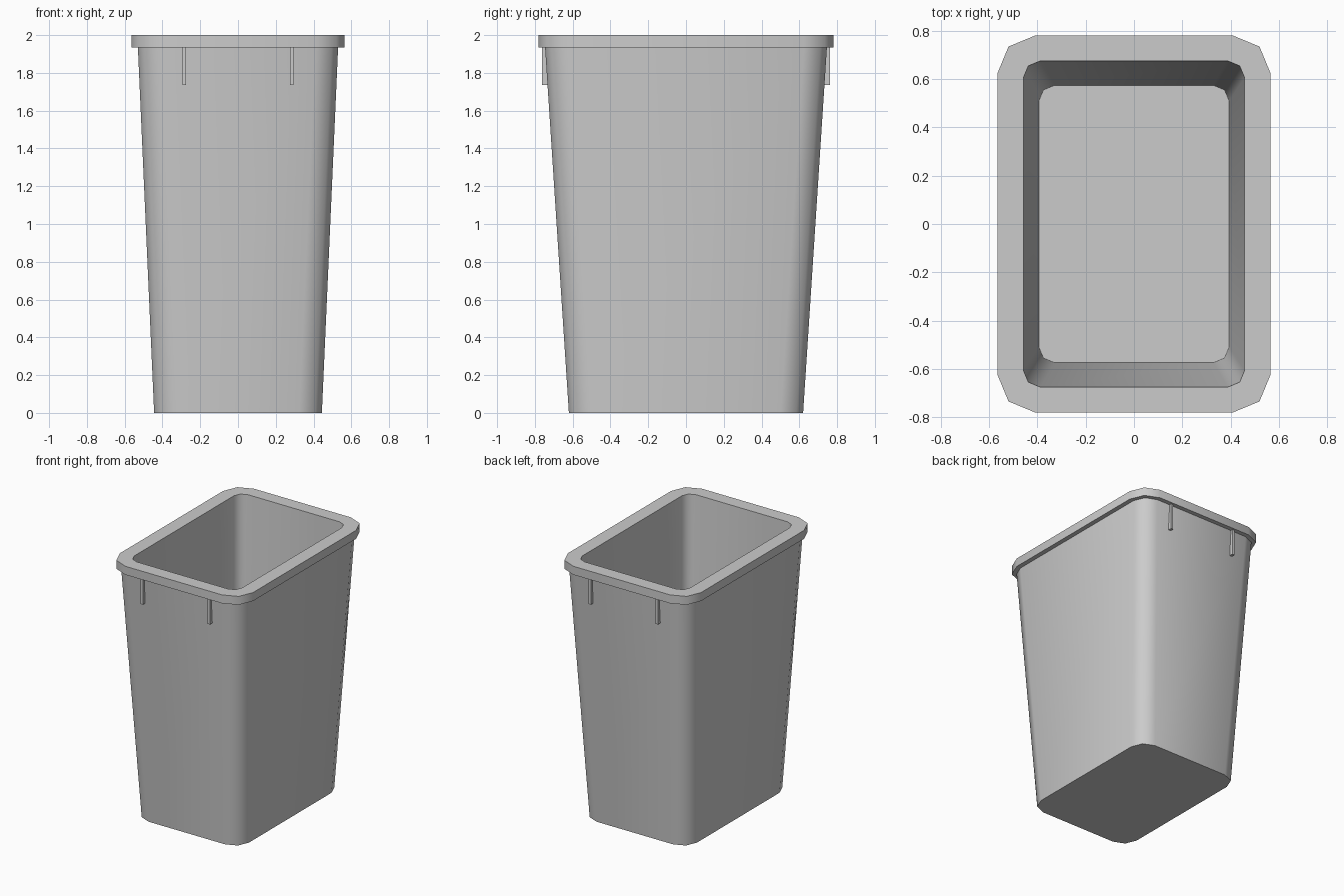
import bpy, bmesh, math

if "Cube" in bpy.data.objects:
    bpy.data.objects.remove(bpy.data.objects["Cube"])

def ring(bm, hx, hy, r, z):
    """Rounded rectangle with two segments per corner."""
    pts = []
    for i, (sx, sy) in enumerate([(1, 1), (-1, 1), (-1, -1), (1, -1)]):
        for k in range(3):
            a = math.radians(90 * i + 45 * k)
            pts.append(bm.verts.new((sx * (hx - r) + r * math.cos(a),
                                     sy * (hy - r) + r * math.sin(a), z)))
    return pts

def finish(bm, name):
    bmesh.ops.recalc_face_normals(bm, faces=bm.faces)
    me = bpy.data.meshes.new(name)
    bm.to_mesh(me)
    bm.free()
    ob = bpy.data.objects.new(name, me)
    bpy.context.collection.objects.link(ob)
    return ob

# Bin: outer wall, rim and inner wall as one skin (half x, half y, corner radius, z)
profile = [
    (0.444, 0.62, 0.12, 0.0),
    (0.53, 0.746, 0.12, 1.935),
    (0.565, 0.78, 0.155, 1.935),
    (0.565, 0.78, 0.155, 2.0),
    (0.458, 0.675, 0.07, 2.0),
    (0.394, 0.574, 0.065, 0.05),
]
bm = bmesh.new()
rings = [ring(bm, *p) for p in profile]
for a, b in zip(rings, rings[1:]):
    for i in range(len(a)):
        j = (i + 1) % len(a)
        bm.faces.new((a[i], a[j], b[j], b[i]))
bm.faces.new(rings[0])
bm.faces.new(rings[-1])
body = finish(bm, "bin_body")
bpy.context.view_layer.objects.active = body
body.select_set(True)
bpy.ops.object.shade_smooth_by_angle(angle=math.radians(50))
body.select_set(False)

# Small ribs under the rim, two at the front and two at the back
for sy, side in ((-1, "front"), (1, "back")):
    for sx, hand in ((-1, "left"), (1, "right")):
        bm = bmesh.new()
        bmesh.ops.create_cube(bm, size=1)
        for v in bm.verts:
            v.co.x = sx * 0.285 + v.co.x * 0.02
            v.co.y = sy * 0.744 + v.co.y * 0.037
            v.co.z = 1.835 + v.co.z * 0.2
        finish(bm, f"rib_{side}_{hand}")
